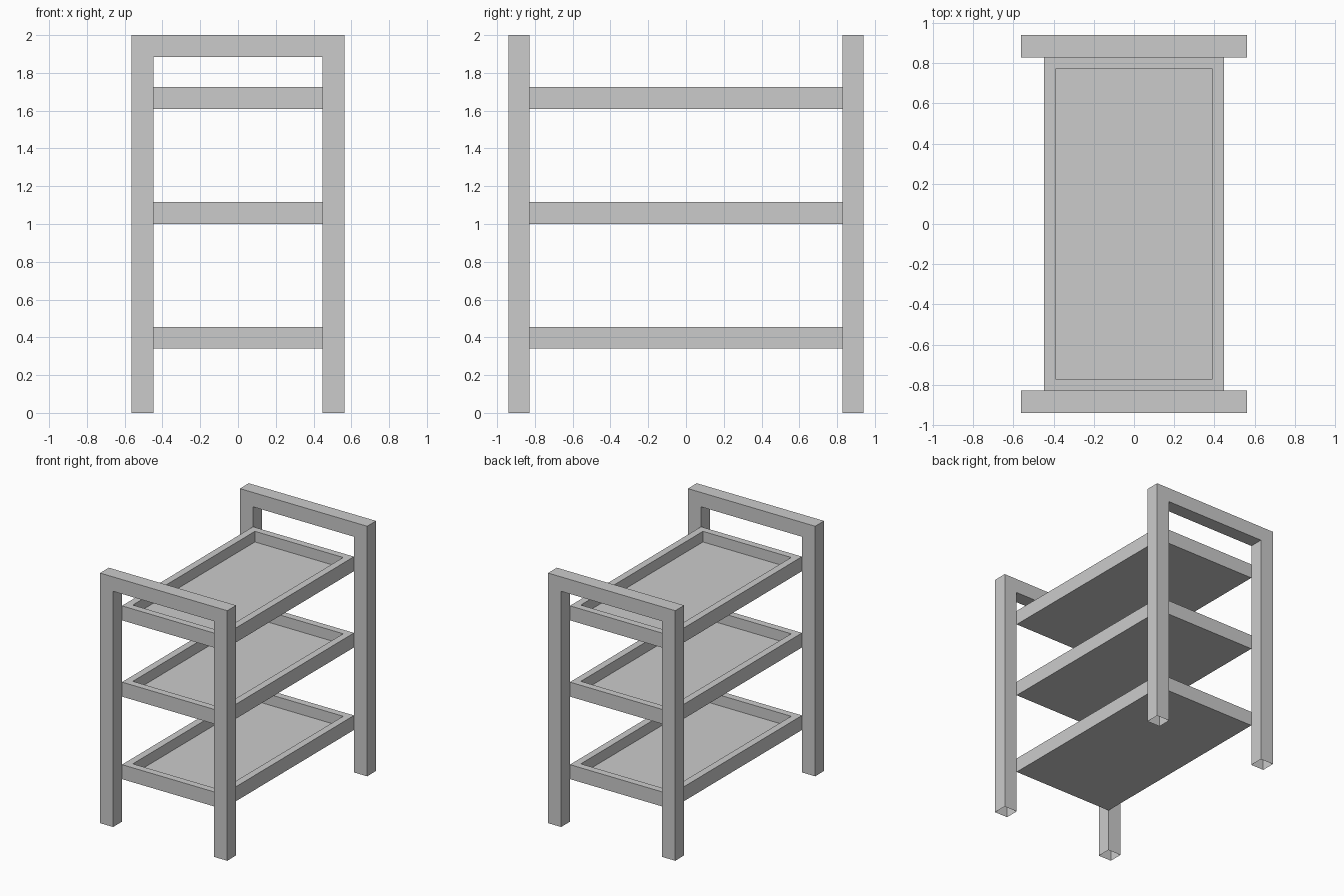
import bpy, bmesh
from mathutils import Vector

if "Cube" in bpy.data.objects:
    bpy.data.objects.remove(bpy.data.objects["Cube"])

W, WI = 0.563, 0.447      # outer / inner half width
Y, YI = 0.94, 0.828       # outer / inner half length
H, HI = 2.0, 1.885        # top / underside of handle bar
RIM, DEPTH = 0.08, 0.085  # tray rim width and recess depth


def finish(bm, name):
    bmesh.ops.recalc_face_normals(bm, faces=bm.faces[:])
    mesh = bpy.data.meshes.new(name)
    bm.to_mesh(mesh)
    bm.free()
    obj = bpy.data.objects.new(name, mesh)
    bpy.context.collection.objects.link(obj)
    return obj


def end_frame(name, y0, y1):
    # Upside-down U profile extruded along y, feet left open underneath
    half = [(W, 0), (W, H), (-W, H), (-W, 0), (-WI, 0), (-WI, HI), (WI, HI), (WI, 0)]
    bm = bmesh.new()
    face = bm.faces.new([bm.verts.new((x, y0, z)) for x, z in half])
    ext = bmesh.ops.extrude_face_region(bm, geom=[face])
    moved = [g for g in ext["geom"] if isinstance(g, bmesh.types.BMVert)]
    bmesh.ops.translate(bm, verts=moved, vec=(0, y1 - y0, 0))
    bmesh.ops.recalc_face_normals(bm, faces=bm.faces[:])
    feet = [f for f in bm.faces if all(v.co.z < 1e-4 for v in f.verts)]
    bmesh.ops.delete(bm, geom=feet, context='FACES')
    return finish(bm, name)


def tray(name, z0, z1):
    # Box with its top inset and pushed down
    bm = bmesh.new()
    bmesh.ops.create_cube(bm, size=1)
    for v in bm.verts:
        v.co = Vector((v.co.x * 2 * WI, v.co.y * 2 * YI, z1 if v.co.z > 0 else z0))
    bm.normal_update()
    top = max(bm.faces, key=lambda f: f.calc_center_median().z)
    bmesh.ops.inset_region(bm, faces=[top], thickness=RIM)
    floor = bmesh.ops.extrude_discrete_faces(bm, faces=[top])["faces"][0]
    bmesh.ops.translate(bm, verts=floor.verts[:], vec=(0, 0, -DEPTH))
    return finish(bm, name)


# End frames with legs and handle bar
end_frame("front_frame", -Y, -YI)
end_frame("back_frame", YI, Y)

# Three tray shelves
for label, z in (("lower", 0.34), ("middle", 1.0), ("upper", 1.61)):
    tray(label + "_tray", z, z + 0.116)
